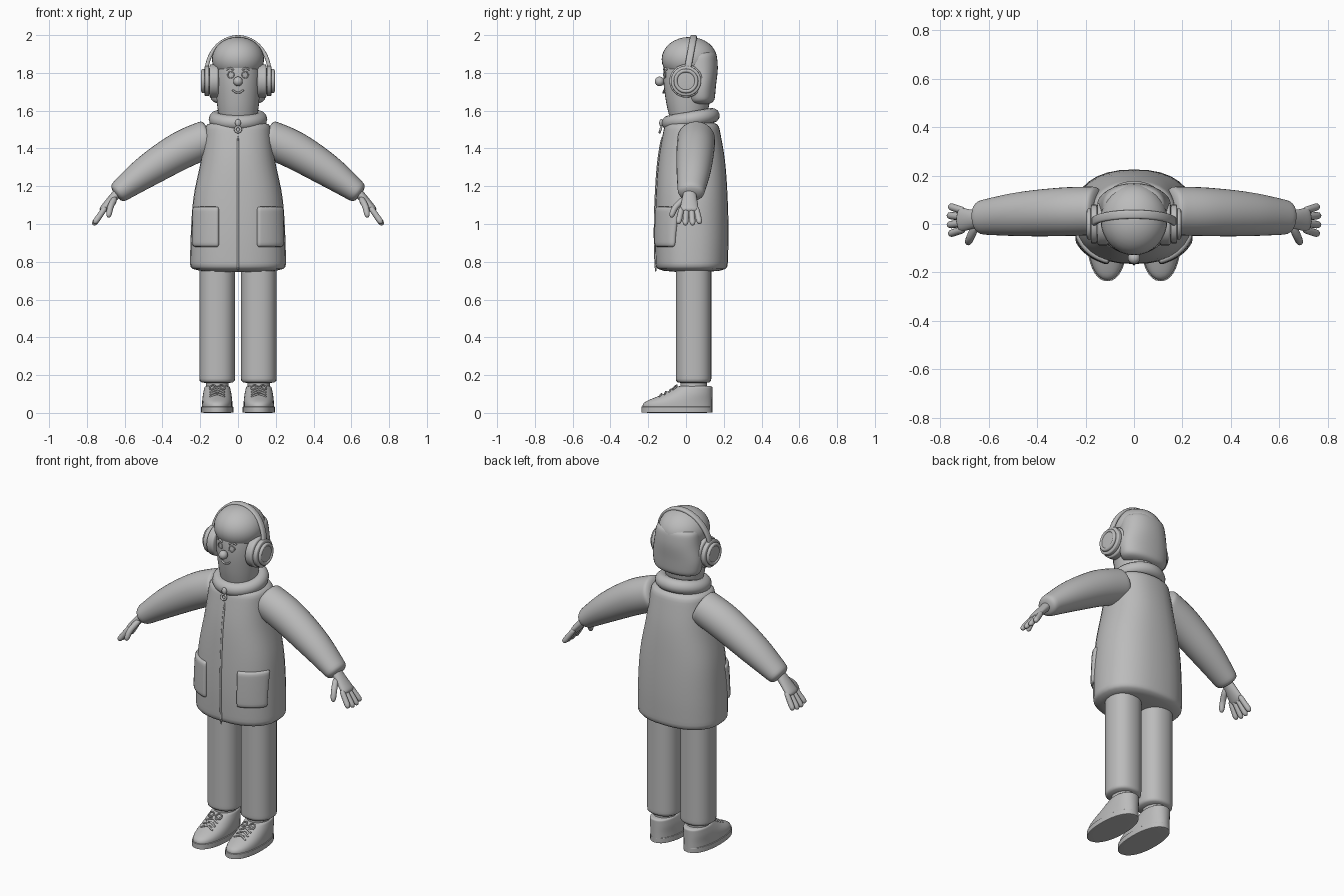
import bpy, bmesh, math
from mathutils import Vector

default_cube = bpy.data.objects.get("Cube")
if default_cube:
    bpy.data.objects.remove(default_cube)

GREY = bpy.data.materials.new("plain grey")
GREY.use_nodes = True
GREY.diffuse_color = (.5, .5, .5, 1)
shader = GREY.node_tree.nodes["Principled BSDF"]
shader.inputs["Base Color"].default_value = GREY.diffuse_color


def finish(obj, name, mirror=False):
    """Name, colour, shade and optionally mirror a part."""
    obj.name = obj.data.name = name
    obj.data.materials.append(GREY)
    for polygon in obj.data.polygons:
        polygon.use_smooth = True
    obj.data.set_sharp_from_angle(angle=math.radians(50))
    if mirror:
        modifier = obj.modifiers.new("mirror", "MIRROR")
        modifier.use_mirror_merge = False
    return obj


def from_bmesh(name, bm, mirror=False):
    bmesh.ops.recalc_face_normals(bm, faces=bm.faces)
    mesh = bpy.data.meshes.new(name)
    bm.to_mesh(mesh)
    bm.free()
    obj = bpy.data.objects.new(name, mesh)
    bpy.context.collection.objects.link(obj)
    return finish(obj, name, mirror)


def blend(keys, fraction):
    """Smooth curve through evenly spaced numbers or vectors."""
    last = len(keys) - 1
    index = min(int(fraction * last), last - 1)
    t = fraction * last - index
    b, c = keys[index], keys[index + 1]
    a = keys[index - 1] if index > 0 else b * 2 - c
    d = keys[index + 2] if index + 2 <= last else c * 2 - b
    slope_in, slope_out = (c - a) / 2, (d - b) / 2
    ease = t * t * (3 - 2 * t)
    return (b * (1 - ease) + c * ease
            + slope_in * (t * (1 - t) ** 2) - slope_out * (t * t * (1 - t)))


def oval(angle, power):
    """Point on a unit superellipse."""
    cos, sin = math.cos(angle), math.sin(angle)
    return (math.copysign(abs(cos) ** (2 / power), cos),
            math.copysign(abs(sin) ** (2 / power), sin))


def sweep(name, path, widths, depths=None, blunt=6, power=2, mirror=False,
          level=False, steps=32, sides=32):
    """Skin ovals along a path; the ends round off, tighter as blunt grows."""
    path = [Vector(point) for point in path]
    depths = depths or widths
    bm = bmesh.new()
    loops = []
    for step in range(steps + 1):
        turn = math.cos(math.pi * step / steps)
        f = (1 - turn) / 2
        swell = max(.02, math.sqrt(max(0, 1 - abs(turn) ** blunt)))
        ahead, behind = min(f + .01, 1), max(f - .01, 0)
        along = Vector((0, 0, 1)) if level else blend(path, ahead) - blend(path, behind)
        across = Vector((0, 1, 0)).cross(along).normalized()
        back = along.cross(across).normalized()
        across *= blend(widths, f) * swell
        back *= blend(depths, f) * swell
        loop = []
        for side in range(sides):
            u, v = oval(math.tau * side / sides, power)
            loop.append(bm.verts.new(blend(path, f) + across * u + back * v))
        loops.append(loop)
    for low, high in zip(loops, loops[1:]):
        for side in range(sides):
            bm.faces.new((low[side - 1], low[side], high[side], high[side - 1]))
    bm.faces.new(loops[0])
    bm.faces.new(loops[-1])
    return from_bmesh(name, bm, mirror)


def cord(name, path, radius, mirror=False):
    return sweep(name, path, [radius, radius], blunt=20, mirror=mirror, steps=16, sides=8)


def torus(name, place, turn, major, minor, mirror=False):
    bpy.ops.mesh.primitive_torus_add(major_radius=major, minor_radius=minor,
                                     location=place, rotation=turn)
    bpy.ops.object.transform_apply()
    return finish(bpy.context.object, name, mirror)


def ball(name, place, size):
    bpy.ops.mesh.primitive_uv_sphere_add(radius=1, location=place, scale=size)
    bpy.ops.object.transform_apply()
    return finish(bpy.context.object, name)


# Coat
HEM, COAT_HEIGHT, COAT_Y, COAT_POWER = .745, .8, .03, 2.35
coat_widths = [.255, .25, .235, .195, .17]
coat_depths = [.19, .195, .19, .175, .14]


def coat_front(x, z):
    """Depth of the coat's front surface."""
    f = (z - HEM) / COAT_HEIGHT
    inside = 1 - (abs(x) / blend(coat_widths, f)) ** COAT_POWER
    return COAT_Y - blend(coat_depths, f) * inside ** (1 / COAT_POWER)


sweep("coat", [(0, COAT_Y, HEM), (0, COAT_Y, HEM + COAT_HEIGHT)], coat_widths, coat_depths,
      blunt=50, power=COAT_POWER)
torus("collar", (0, .025, 1.555), (.17, 0, 0), .115, .04)
seam_heights = [HEM + COAT_HEIGHT * step / 10 for step in range(10)]
cord("front_seam", [(0, coat_front(0, z), z) for z in seam_heights], .006)
torus("zip_pull", (0, -.135, 1.5), (1.3, 0, 0), .015, .006)
ball("zip_slider", (0, -.13, 1.535), (.015, .012, .02))

# Patch pockets wrapped on the coat front
bm = bmesh.new()
bmesh.ops.create_grid(bm, x_segments=8, y_segments=8, size=.5)
for vert in bm.verts:
    x, z = .168 + vert.co.x * .135, .985 + vert.co.y * .215
    vert.co = (x, coat_front(x, z), z)
pocket = from_bmesh("pocket", bm, mirror=True)
padding = pocket.modifiers.new("padding", "SOLIDIFY")
padding.thickness, padding.offset = .03, 0
pocket.modifiers.new("rounding", "SUBSURF").levels = 1

# Sleeves
sweep("sleeve", [(.14, .055, 1.46), (.3, .05, 1.39), (.48, .04, 1.28), (.65, .025, 1.155)],
      [.1, .1, .085, .055], [.1, .1, .09, .068], blunt=40, mirror=True)

# Hands, with the fingers fanned out from the palm
sweep("palm", [(.62, .02, 1.185), (.725, .017, 1.065)], [.026, .02], [.03, .052],
      blunt=10, mirror=True)
fingers = ["little_finger", "ring_finger", "middle_finger", "index_finger"]
for place, name in enumerate(fingers):
    spread = 1.5 - place
    reach = 1 - .08 * abs(spread)
    knuckle = Vector((.7, .016 + .025 * spread, 1.09))
    tip = knuckle + Vector((.07, .015 * spread, -.1)) * reach
    sweep(name, [knuckle, tip], [.015, .016], mirror=True, steps=16, sides=12)
sweep("thumb", [(.65, 0, 1.14), (.675, -.055, 1.09), (.686, -.08, 1.035)], [.018, .015],
      mirror=True, steps=16, sides=12)

# Trousers and socks
LEG_X, LEG_Y = .11, .04
sweep("trouser_leg", [(LEG_X, LEG_Y, .155), (LEG_X, LEG_Y, .85)], [.094, .094],
      blunt=80, power=2.3, mirror=True)
sweep("sock", [(LEG_X, LEG_Y, .1), (LEG_X, LEG_Y, .2)], [.06, .06], [.07, .07],
      blunt=40, mirror=True)

# Shoes: every layer shares the line of the heel
HEEL = .14


def shoe_layer(name, bottom, top, widths, depths, blunt):
    rise = (top - bottom) / (len(depths) - 1)
    path = [(LEG_X, HEEL - depth, bottom + rise * layer) for layer, depth in enumerate(depths)]
    sweep(name, path, widths, depths, blunt, power=2.2, mirror=True, level=True)


shoe_layer("shoe_sole", 0, .035, [.085, .085], [.188, .188], 30)
shoe_layer("shoe_upper", .01, .145, [.08, .08, .075, .065], [.185, .18, .13, .09], 30)

# Laces criss-crossing up the tongue, and a bow
for row in range(4):
    y, z = -.13 + .025 * row, .095 + .012 * row
    for slant in (-.01, .01):
        cord("shoe_lace", [(LEG_X - .04, y + slant, z - .01), (LEG_X, y, z + .005),
                           (LEG_X + .04, y - slant, z - .01)], .005, mirror=True)
for side in (-1, 1):
    torus("lace_bow", (LEG_X + side * .025, -.06, .135), (.7, side * .3, 0), .016, .004,
          mirror=True)

# Head and face
FACE_Y, FACE_WIDTH, FACE_DEPTH = .01, .12, .13


def face_arc(name, centre, span, height, bend, mirror=False):
    """Thin curved line drawn on the face."""
    path = []
    for step in range(-2, 3):
        x = centre + span * step / 2
        y = FACE_Y - FACE_DEPTH * math.sqrt(1 - (x / FACE_WIDTH) ** 2)
        path.append((x, y, height + bend * (1 - step * step / 4)))
    cord(name, path, .005, mirror)


sweep("head", [(0, FACE_Y, 1.5), (0, FACE_Y, 1.93)], [.09, .112, FACE_WIDTH, .1],
      [.08, .115, FACE_DEPTH, .11], blunt=20)
ball("nose", (0, -.14, 1.755), (.025, .025, .025))
torus("eye_rim", (.038, -.113, 1.79), (math.pi / 2, 0, .3), .017, .003, mirror=True)
face_arc("eyebrow", .042, .02, 1.815, .01, mirror=True)
face_arc("mouth", 0, .03, 1.71, -.015)

# Hair: rounded crown over the brow, longer fall behind
ball("hair_crown", (0, .018, 1.872), (.138, .147, .118))
sweep("hair_fall", [(0, .08, 1.63), (0, .07, 1.92)], [.14, .152, .138, .125],
      [.07, .082, .095, .09], blunt=14, power=2.2)

# Headphones: stacked discs on each ear joined by a flat band
EAR_Z = 1.757
for name, inner, outer, radius in (("ear_pad", .1, .155, .088), ("ear_shell", .15, .18, .08),
                                   ("ear_cap", .17, .19, .06)):
    sweep(name, [(inner, 0, EAR_Z), (outer, 0, EAR_Z)], [radius, radius], blunt=10,
          mirror=True, steps=16)
torus("ear_ring", (.185, 0, EAR_Z), (0, math.pi / 2, 0), .055, .01, mirror=True)
band = []
for step in range(25):
    angle = math.pi * step / 24
    band.append((.167 * math.cos(angle), .035 * math.sin(angle) + .005,
                 1.8 + .19 * math.sin(angle)))
sweep("head_band", band, [.01, .01], [.018, .018], blunt=80, power=3, steps=48, sides=16)
